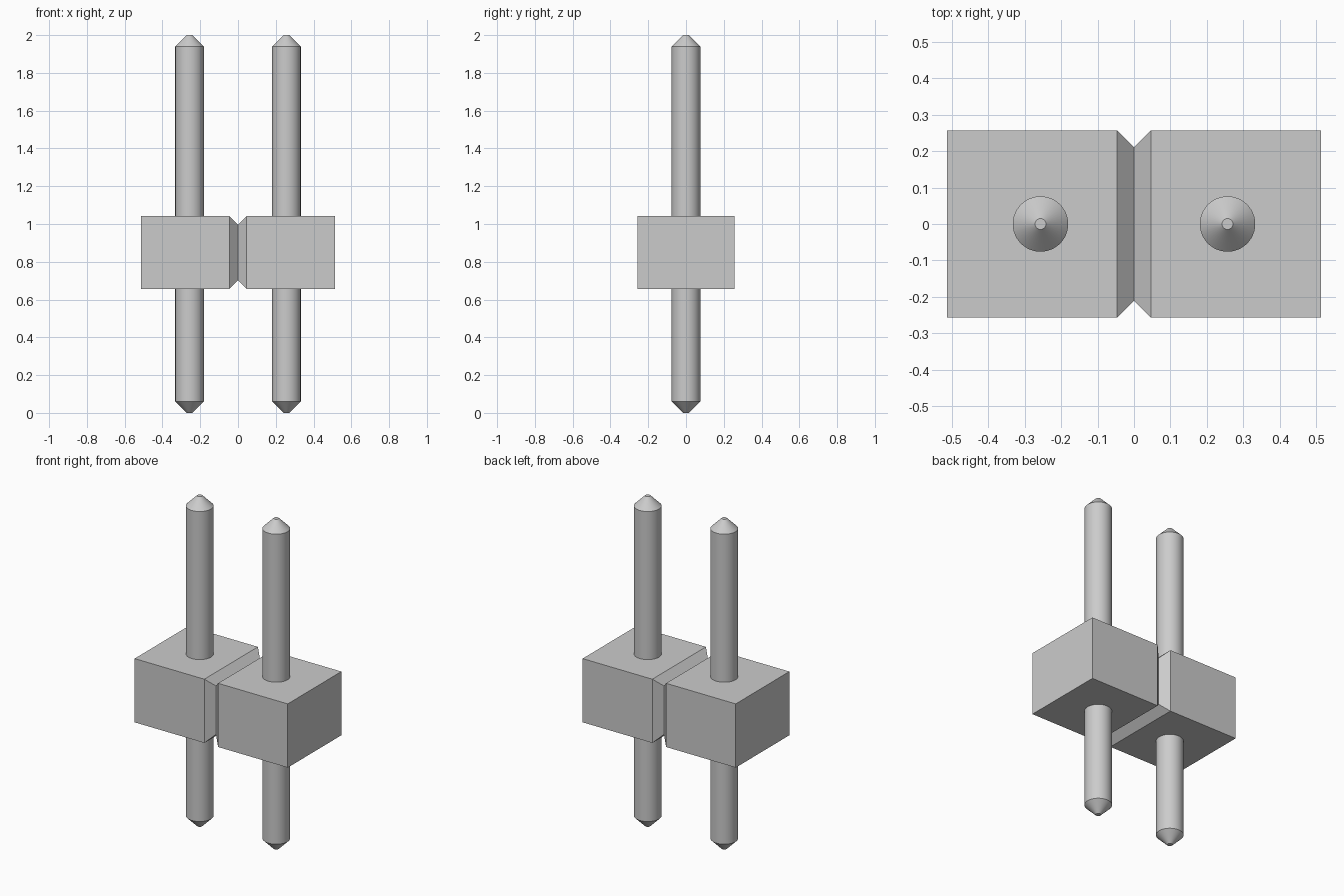
import bpy, bmesh, math

cube = bpy.data.objects.get("Cube")
if cube:
    bpy.data.objects.remove(cube, do_unlink=True)

grey = bpy.data.materials.new("light_grey")
grey.use_nodes = True
grey.diffuse_color = (0.6, 0.6, 0.6, 1)
grey.node_tree.nodes["Principled BSDF"].inputs["Base Color"].default_value = (0.6, 0.6, 0.6, 1)


def loft(name, rings):
    """Skin a list of closed rings and cap both ends."""
    bm = bmesh.new()
    loops = [[bm.verts.new(p) for p in ring] for ring in rings]
    n = len(loops[0])
    for a, b in zip(loops, loops[1:]):
        for i in range(n):
            j = (i + 1) % n
            bm.faces.new((a[i], a[j], b[j], b[i]))
    bm.faces.new(loops[0])
    bm.faces.new(loops[-1])
    bmesh.ops.recalc_face_normals(bm, faces=bm.faces)
    mesh = bpy.data.meshes.new(name)
    bm.to_mesh(mesh)
    bm.free()
    mesh.materials.append(grey)
    obj = bpy.data.objects.new(name, mesh)
    bpy.context.collection.objects.link(obj)
    return obj


# Housing: block with a V groove all round its middle
HALF, PITCH, NOTCH = 0.513, 0.2565, 0.046
BOTTOM, TOP = 0.656, 1.042


def section(x, inset):
    y, low, high = PITCH - inset, BOTTOM + inset, TOP - inset
    return [(x, -y, low), (x, y, low), (x, y, high), (x, -y, high)]


loft("housing", [section(-HALF, 0), section(-NOTCH, 0), section(0, NOTCH),
                 section(NOTCH, 0), section(HALF, 0)])

# Pins: round rods with blunt conical tips
RADIUS, TIP, TAPER, SIDES = 0.076, 0.015, 0.061, 48
profile = [(TIP, 0), (RADIUS, TAPER), (RADIUS, 2 - TAPER), (TIP, 2)]


def circle(cx, r, z):
    angles = [2 * math.pi * i / SIDES for i in range(SIDES)]
    return [(cx + r * math.cos(a), r * math.sin(a), z) for a in angles]


for name, x in (("left_pin", PITCH), ("right_pin", -PITCH)):
    pin = loft(name, [circle(x, r, z) for r, z in profile])
    bpy.ops.object.select_all(action='DESELECT')
    pin.select_set(True)
    bpy.context.view_layer.objects.active = pin
    bpy.ops.object.shade_smooth_by_angle(angle=math.radians(30))
